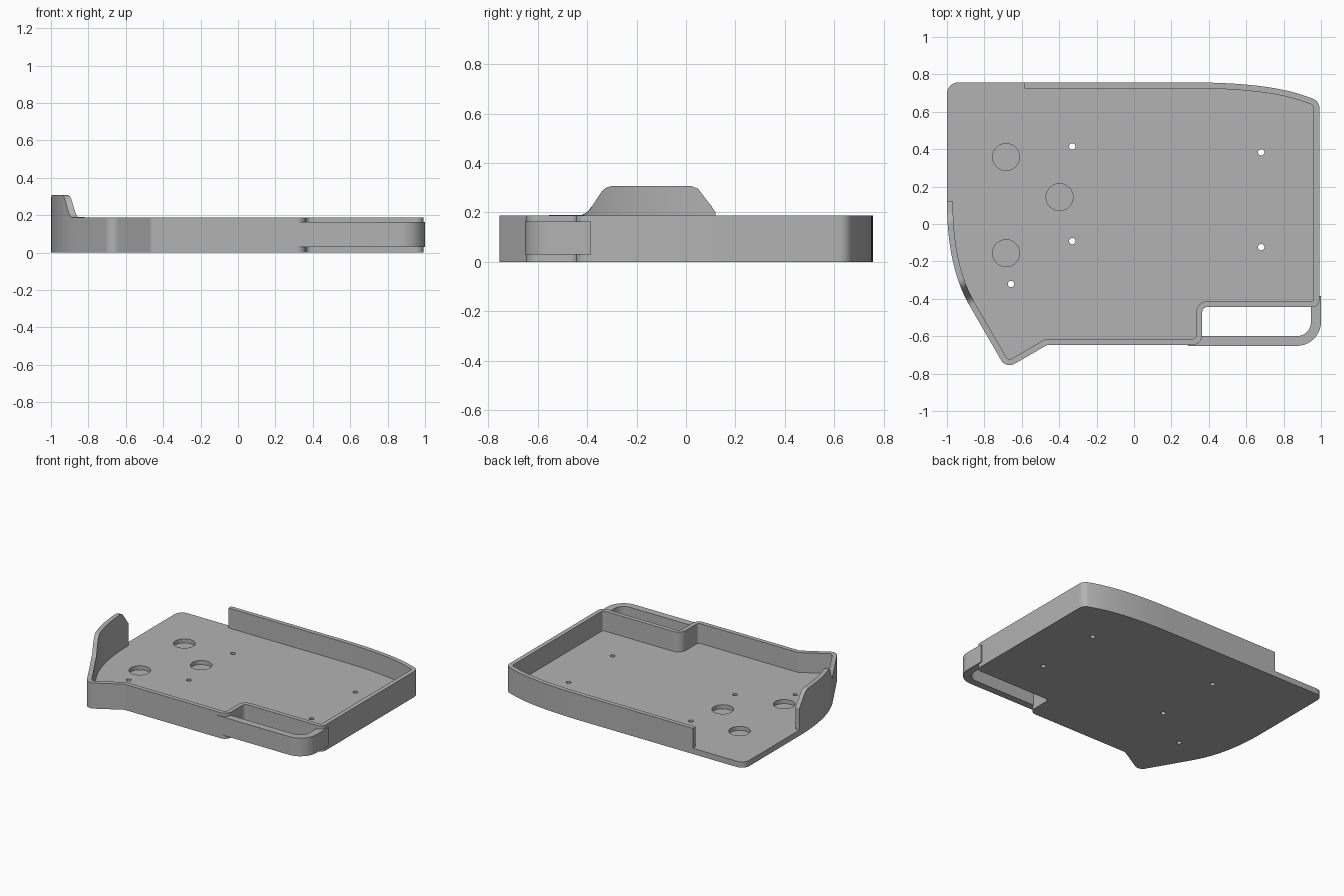
import bpy, bmesh, math
from mathutils import Vector

if "Cube" in bpy.data.objects:
    bpy.data.objects.remove(bpy.data.objects["Cube"])

FLOOR, RIM, THICK = 0.042, 0.187, 0.032

grey = bpy.data.materials.new("plain_grey")
grey.use_nodes = True
colour = (0.45, 0.45, 0.45, 1)
grey.diffuse_color = colour
grey.node_tree.nodes["Principled BSDF"].inputs["Base Color"].default_value = colour


def rounded(corners, steps=10):
    """Turn (x, y, radius) corners into a path with filleted corners."""
    path = []
    for i, (x, y, r) in enumerate(corners):
        p = Vector((x, y))
        if r == 0:
            path.append(p)
            continue
        a = (Vector(corners[i - 1][:2]) - p).normalized()
        b = (Vector(corners[(i + 1) % len(corners)][:2]) - p).normalized()
        half = a.angle(b) / 2
        centre = p + (a + b).normalized() * r / math.sin(half)
        start = p + a * r / math.tan(half) - centre
        end = p + b * r / math.tan(half) - centre
        sweep = start.angle(end)
        for k in range(steps + 1):
            t = k / steps
            path.append(centre + (start * math.sin((1 - t) * sweep)
                                  + end * math.sin(t * sweep)) / math.sin(sweep))
    return path


def sweep_curve(p0, p1, p2, steps):
    """Points of a quadratic curve, as unrounded corners."""
    pts = []
    for k in range(steps + 1):
        t = k / steps
        x, y = (a * (1 - t) ** 2 + 2 * b * t * (1 - t) + c * t * t
                for a, b, c in zip(p0, p1, p2))
        pts.append((x, y, 0))
    return pts


def finish(name, bm):
    bmesh.ops.recalc_face_normals(bm, faces=bm.faces)
    mesh = bpy.data.meshes.new(name)
    bm.to_mesh(mesh)
    bm.free()
    mesh.materials.append(grey)
    ob = bpy.data.objects.new(name, mesh)
    bpy.context.collection.objects.link(ob)
    return ob


def activate(ob):
    bpy.ops.object.select_all(action='DESELECT')
    ob.select_set(True)
    bpy.context.view_layer.objects.active = ob


def prism(name, path, z0, z1):
    bm = bmesh.new()
    face = bm.faces.new([bm.verts.new((p.x, p.y, z0)) for p in path])
    top = bmesh.ops.extrude_face_region(bm, geom=[face])["geom"]
    bmesh.ops.translate(bm, vec=(0, 0, z1 - z0),
                        verts=[v for v in top if isinstance(v, bmesh.types.BMVert)])
    return finish(name, bm)


# Outline, clockwise from the back end of the wall to its left end
wall_path = rounded(
    [(-0.585, 0.757, 0)]
    + sweep_curve((0.3, 0.757), (0.7, 0.757), (0.9, 0.69), 16)
    + [(0.992, 0.658, 0.055), (0.992, -0.444, 0.04), (0.364, -0.444, 0.03),
       (0.364, -0.647, 0.052), (-0.465, -0.647, 0.03), (-0.684, -0.774, 0.052)]
    + sweep_curve((-0.88, -0.435), (-1, -0.227), (-1, 0.12), 48))
back_corner = rounded([(-1, 0.12, 0), (-1, 0.757, 0.06), (-0.585, 0.757, 0)])[1:-1]

# Floor plate with blind pockets and through holes
floor = prism("tray_floor", wall_path + back_corner, 0, FLOOR)
pockets = [(-0.684, 0.358), (-0.398, 0.144), (-0.684, -0.156)]
screws = [(-0.33, 0.414), (0.68, 0.383), (-0.33, -0.092), (0.68, -0.124), (-0.658, -0.321)]
bm = bmesh.new()
for spots, radius, bottom, sides in ((pockets, 0.072, 0.012, 48), (screws, 0.017, -0.1, 20)):
    for x, y in spots:
        made = bmesh.ops.create_cone(bm, cap_ends=True, segments=sides, radius1=radius,
                                     radius2=radius, depth=0.2)["verts"]
        bmesh.ops.translate(bm, vec=(x, y, bottom + 0.1), verts=made)
cutter = finish("hole_cutter", bm)
cutter.hide_render = True
cut = floor.modifiers.new("holes", 'BOOLEAN')
cut.operation, cut.solver, cut.object = 'DIFFERENCE', 'EXACT', cutter
activate(floor)
bpy.ops.object.modifier_apply(modifier=cut.name)
bpy.data.objects.remove(cutter)

# Wall, rising to a tall fin on the left side
fin = [(-0.435, RIM), (-0.41, 0.191), (-0.39, 0.21), (-0.345, 0.28), (-0.325, 0.3),
       (-0.3, 0.307), (0.02, 0.307), (0.05, 0.295), (0.105, 0.222), (0.12, 0.2)]


def wall_height(p):
    if p.x > -0.8 or p.y <= fin[0][0]:
        return RIM
    for (y0, z0), (y1, z1) in zip(fin, fin[1:]):
        if p.y <= y1:
            return z0 + (z1 - z0) * (p.y - y0) / (y1 - y0)
    return fin[-1][1]


bm = bmesh.new()
rings = []
last = len(wall_path) - 1
for i, p in enumerate(wall_path):
    d0 = (p - wall_path[max(i, 1) - 1]).normalized() if i else None
    d1 = (wall_path[i + 1] - p).normalized() if i < last else None
    d0, d1 = d0 or d1, d1 or d0
    n0, n1 = Vector((d0.y, -d0.x)), Vector((d1.y, -d1.x))
    q = p + (n0 + n1) * THICK / (1 + n0.dot(n1))
    rings.append([bm.verts.new((v.x, v.y, z)) for v, z in (
        (p, FLOOR), (p, wall_height(p)), (q, wall_height(q)), (q, FLOOR))])
for a, b in zip(rings, rings[1:]):
    for k in range(4):
        bm.faces.new((a[k], a[(k + 1) % 4], b[(k + 1) % 4], b[k]))
bm.faces.new(rings[0])
bm.faces.new(rings[-1])
wall = finish("tray_wall", bm)

# Strap handle bridging the notch at the front left
handle = prism("corner_handle", rounded([
    (0.29, -0.652, 0), (1, -0.652, 0.13), (1, -0.385, 0), (0.975, -0.385, 0),
    (0.975, -0.43, 0), (0.947, -0.43, 0), (0.947, -0.6, 0.078), (0.35, -0.6, 0),
    (0.35, -0.63, 0), (0.29, -0.63, 0)]), 0.03, 0.163)

for ob in (floor, wall, handle):
    activate(ob)
    bpy.ops.object.shade_smooth_by_angle(angle=math.radians(30))
